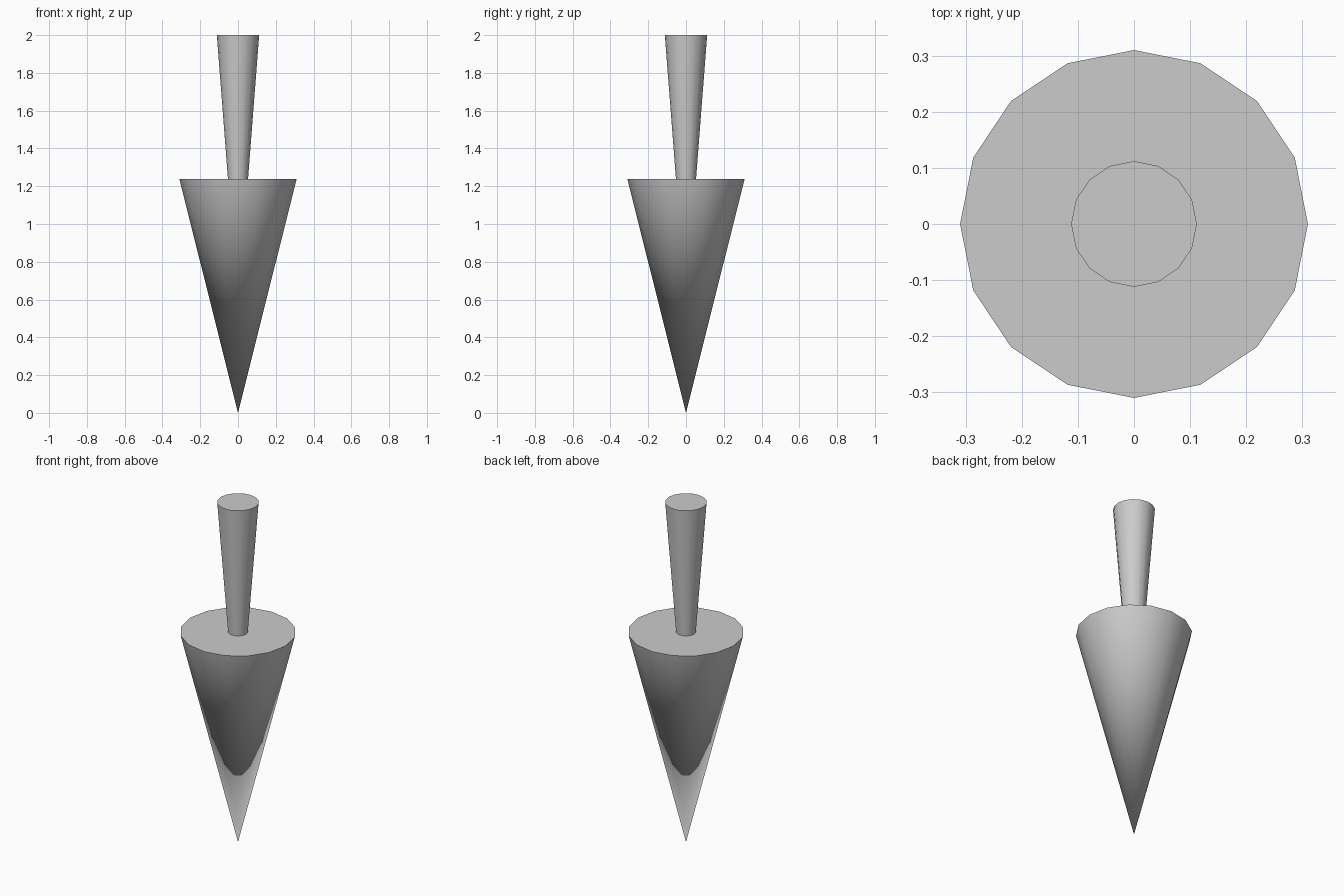
import bpy
import bmesh
import math
from mathutils import Matrix

if "Cube" in bpy.data.objects:
    bpy.data.objects.remove(bpy.data.objects["Cube"])

SIDES = 16


def tapered(name, r_bottom, r_top, z_bottom, z_top):
    """Upright 16-sided cone or frustum with a corner on the x axis."""
    bm = bmesh.new()
    bmesh.ops.create_cone(
        bm, cap_ends=True, cap_tris=False, segments=SIDES,
        radius1=r_bottom, radius2=r_top, depth=z_top - z_bottom,
        matrix=Matrix.Translation((0, 0, (z_bottom + z_top) / 2)))
    bmesh.ops.remove_doubles(bm, verts=bm.verts, dist=1e-5)
    bmesh.ops.recalc_face_normals(bm, faces=bm.faces)
    mesh = bpy.data.meshes.new(name)
    bm.to_mesh(mesh)
    bm.free()
    obj = bpy.data.objects.new(name, mesh)
    bpy.context.collection.objects.link(obj)

    # Smooth flanks, sharp rims
    bpy.ops.object.select_all(action='DESELECT')
    obj.select_set(True)
    bpy.context.view_layer.objects.active = obj
    bpy.ops.object.shade_smooth_by_angle(angle=math.radians(35))
    return obj


# Pointed body, tip on the ground
tapered("pointed_body", 0.0, 0.31, 0.0, 1.237)

# Handle flaring towards the top
tapered("handle", 0.053, 0.112, 1.235, 2.0)
